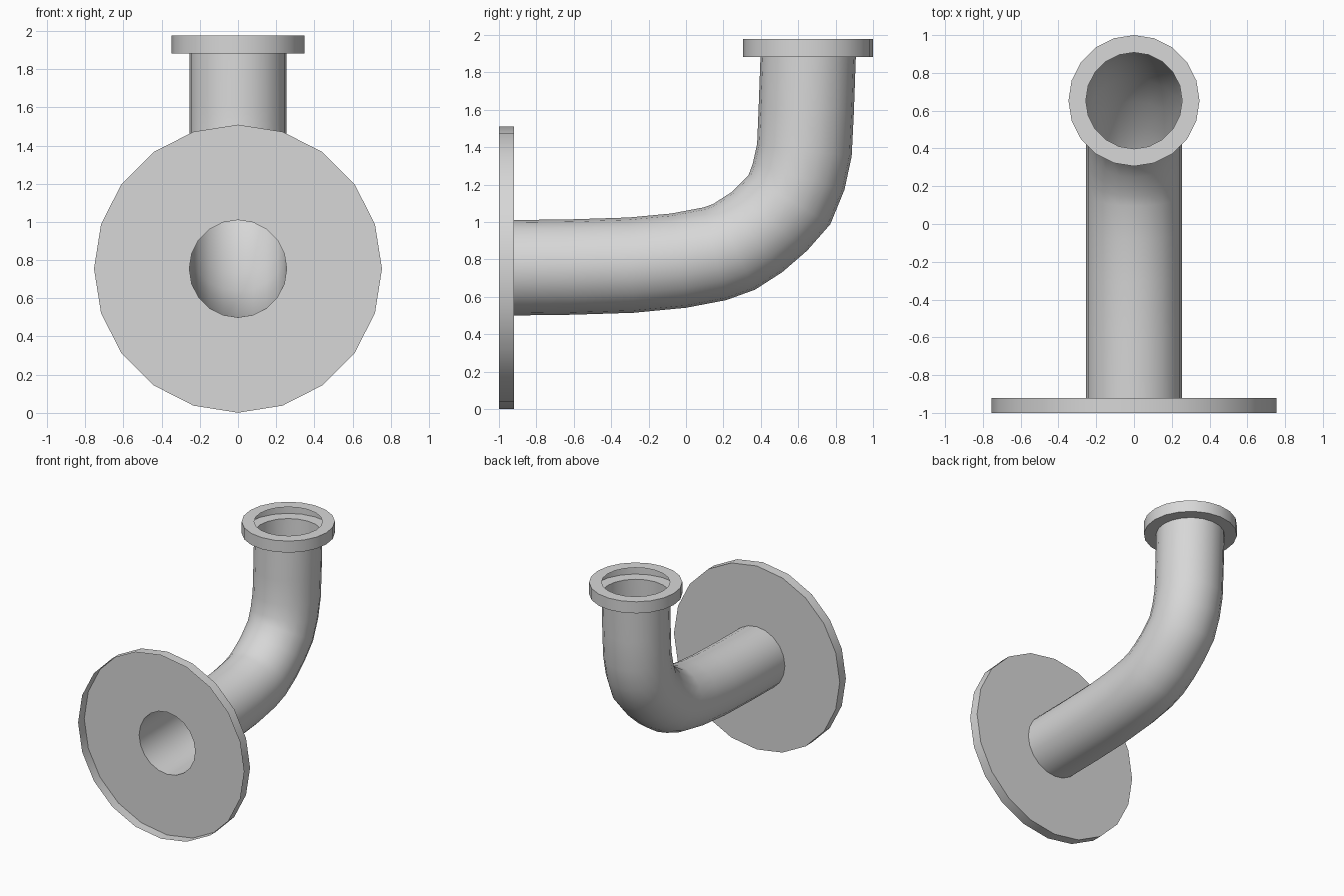
import bpy, bmesh, math
from mathutils import Vector

cube = bpy.data.objects.get("Cube")
if cube:
    bpy.data.objects.remove(cube)

SIDES = 20
PIPE_R = 0.255
AXIS_Z = 0.755   # height of the horizontal run
AXIS_Y = 0.653   # depth of the vertical run
WALL_Y = -0.92   # back face of the wall flange
TOP_Z = 1.882    # underside of the top flange

grey = bpy.data.materials.new("plain grey")
grey.use_nodes = True
colour = (0.68, 0.68, 0.68, 1)
grey.diffuse_color = colour
grey.node_tree.nodes["Principled BSDF"].inputs["Base Color"].default_value = colour


def ring(bm, y, z, pitch, radius):
    """Circle of vertices across a path in the YZ plane, climbing at pitch degrees."""
    p = math.radians(pitch)
    side, up = Vector((1, 0, 0)), Vector((0, -math.sin(p), math.cos(p)))
    verts = []
    for i in range(SIDES):
        a = 2 * math.pi * i / SIDES
        verts.append(bm.verts.new(Vector((0, y, z)) + radius * (math.cos(a) * side + math.sin(a) * up)))
    return verts


def sweep(name, sections):
    """Open sheet through rings given as (y, z, pitch, radius)."""
    bm = bmesh.new()
    loops = [ring(bm, *s) for s in sections]
    for a, b in zip(loops, loops[1:]):
        for i in range(SIDES):
            j = (i + 1) % SIDES
            bm.faces.new((a[i], a[j], b[j], b[i]))
    mesh = bpy.data.meshes.new(name)
    bm.to_mesh(mesh)
    bm.free()
    mesh.materials.append(grey)
    obj = bpy.data.objects.new(name, mesh)
    bpy.context.collection.objects.link(obj)
    bpy.ops.object.select_all(action="DESELECT")
    obj.select_set(True)
    bpy.context.view_layer.objects.active = obj
    bpy.ops.object.shade_smooth_by_angle(angle=math.radians(35))


# Bent pipe, swept along its centre line
path = [(WALL_Y, AXIS_Z, 0), (-0.61, 0.759, 1), (-0.294, 0.769, 3), (-0.04, 0.793, 9),
        (0.155, 0.83, 13.5), (0.257, 0.867, 26), (0.352, 0.928, 39.5), (0.447, 1.004, 52),
        (0.553, 1.119, 59), (0.602, 1.242, 74), (0.633, 1.384, 82.5), (0.643, 1.6, 88),
        (AXIS_Y, TOP_Z, 90)]
sweep("bent_pipe", [(*p, PIPE_R) for p in path])

# Wide wall flange: a dish open at the front, with the bore through its back
sweep("wall_flange", [(-1, AXIS_Z, 0, 0.754), (WALL_Y, AXIS_Z, 0, 0.754),
                      (WALL_Y, AXIS_Z, 0, PIPE_R)])

# Small top flange: a hollow collar with the bore through both faces
sweep("top_flange", [(AXIS_Y, z, 90, r) for z, r in
                     ((TOP_Z, PIPE_R), (TOP_Z, 0.347), (1.977, 0.347), (1.977, PIPE_R))])
